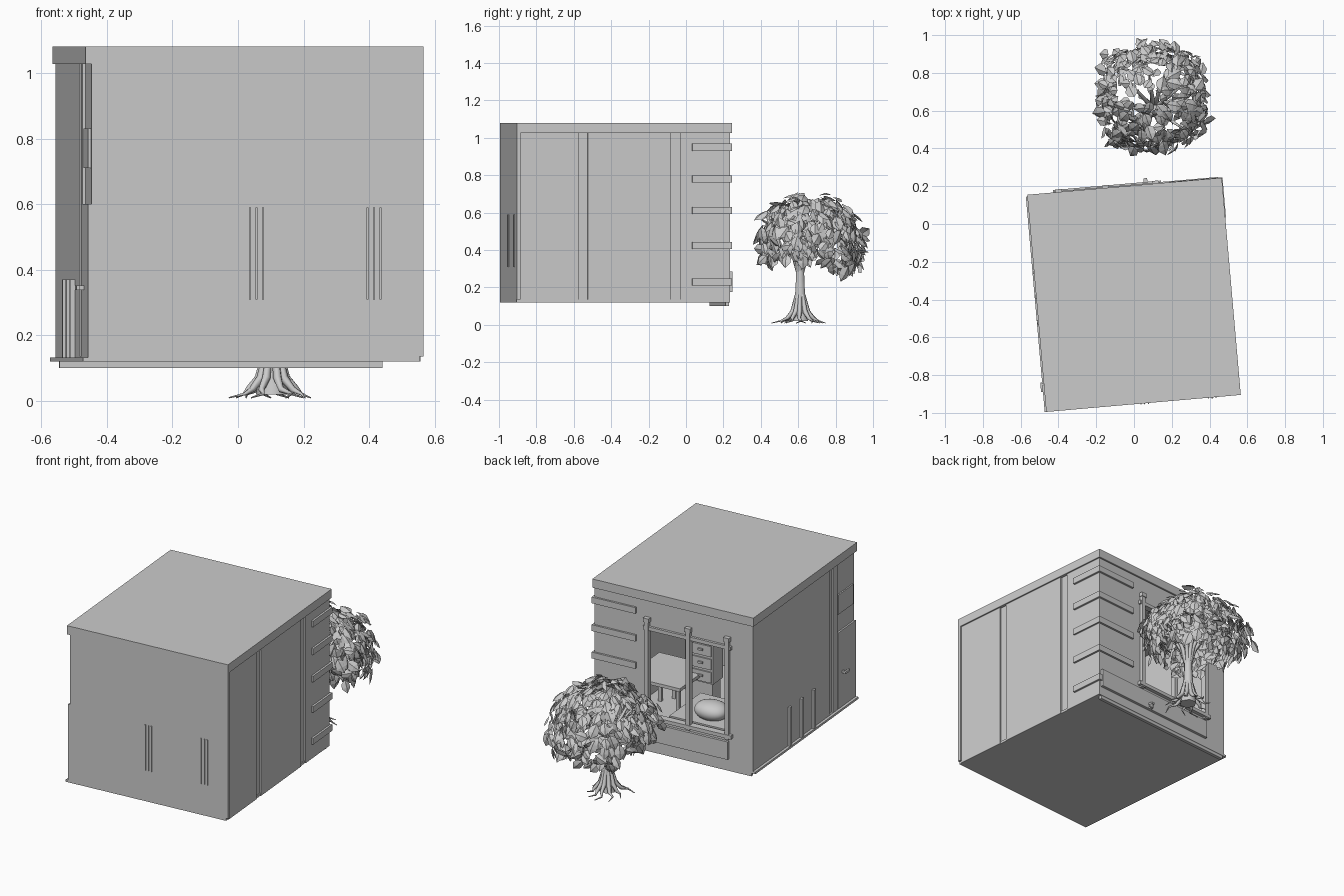
import bpy, bmesh, math, random
from mathutils import Matrix, Vector

random.seed(7)
if "Cube" in bpy.data.objects:
    bpy.data.objects.remove(bpy.data.objects["Cube"], do_unlink=True)

grey = bpy.data.materials.new("plain_grey")
grey.use_nodes = True
grey.diffuse_color = (0.6, 0.6, 0.6, 1)
grey.node_tree.nodes["Principled BSDF"].inputs["Base Color"].default_value = (0.6, 0.6, 0.6, 1)

# The house is turned slightly about the vertical
HOUSE = Matrix.Translation((0, -0.375, 0)) @ Matrix.Rotation(math.radians(5), 4, 'Z')
W, D = 0.517, 0.577          # half width and half depth of the roof
FLOOR, EAVE, TOP = 0.12, 1.027, 1.08
SIDE, BACK, CORE = 0.509, 0.567, 0.499


def add_mesh(name, bm, matrix=None):
    mesh = bpy.data.meshes.new(name)
    bm.to_mesh(mesh)
    bm.free()
    mesh.materials.append(grey)
    obj = bpy.data.objects.new(name, mesh)
    bpy.context.collection.objects.link(obj)
    if matrix:
        obj.matrix_world = matrix
    return obj


def boxes(name, *spans):
    """One object from boxes given as (x0, x1, y0, y1, z0, z1) in house space."""
    bm = bmesh.new()
    for x0, x1, y0, y1, z0, z1 in spans:
        place = Matrix.Translation(((x0 + x1) / 2, (y0 + y1) / 2, (z0 + z1) / 2))
        size = Matrix.Diagonal((x1 - x0, y1 - y0, z1 - z0, 1))
        bmesh.ops.create_cube(bm, size=1, matrix=place @ size)
    return add_mesh(name, bm, HOUSE)


# Shell
boxes("roof", (-W, W, -D, D, EAVE, TOP))
boxes("floor", (-SIDE, 0.505, -D, BACK, FLOOR, 0.135))
boxes("front_wall", (-SIDE + 0.01, W, -D, -D + 0.02, 0.135, EAVE))
boxes("back_foot_strip", (-0.498, 0.49, 0.545, BACK - 0.002, 0.1, FLOOR))

# Back wall around the window opening
WL, WR, WB, WT = -0.35, 0.165, 0.33, 0.85
boxes("back_wall",
      (-SIDE, WL, 0.547, BACK, FLOOR, EAVE), (WR, SIDE, 0.547, BACK, FLOOR, EAVE),
      (WL, WR, 0.547, BACK, FLOOR, WB), (WL, WR, 0.547, BACK, WT, EAVE))

# Left side: core and three panels parted by grooves
boxes("left_wall", (0.485, CORE, -D + 0.02, 0.547, FLOOR, EAVE))
seams = (-0.22, 0.277)
edges = [-D + 0.02, seams[0], seams[1], BACK]
boxes("left_wall_panels", *[
    (CORE, SIDE, a + (0.025 if a in seams else 0), b - (0.025 if b in seams else 0), FLOOR, EAVE)
    for a, b in zip(edges, edges[1:])])

# Right side: core, long panel, door, plate, battens
boxes("right_wall", (-CORE, -0.485, -D, 0.547, FLOOR, EAVE))
boxes("right_wall_panel", (-SIDE, -CORE, -0.288, BACK, FLOOR, EAVE))
boxes("door_post", (-SIDE, -CORE, -0.375, -0.325, FLOOR, EAVE))
boxes("door", (-SIDE, -CORE, -D, -0.38, 0.135, 0.6))
boxes("door_plate", (-SIDE + 0.002, -CORE, -0.555, -0.39, 0.71, 0.83))
boxes("door_handle", (-0.53, -SIDE, -0.435, -0.425, 0.338, 0.352),
      (-0.535, -0.525, -0.47, -0.42, 0.338, 0.352))
boxes("right_baseboard", (-0.525, -SIDE, -D, BACK, FLOOR, 0.133))
boxes("right_battens", *[(-0.523, -SIDE, v - 0.011, v + 0.011, 0.13, 0.37)
                         for v in (0.168, 0.035, -0.1)])

# Front upright strips, two groups of three
boxes("front_strips", *[(u + k * 0.02 - 0.003, u + k * 0.02 + 0.003, -D - 0.005, -D, 0.31, 0.59)
                        for u in (0.006, 0.365) for k in (-1, 0, 1)])

# Corner blocks wrapping the back left corner
quoins = []
for z in (0.23, 0.425, 0.612, 0.78, 0.95):
    quoins += [(0.24, 0.521, BACK, 0.579, z - 0.019, z + 0.019),
               (SIDE, 0.521, 0.365, BACK, z - 0.019, z + 0.019)]
boxes("corner_blocks", *quoins)

# Window frame
posts = [(u - 0.013, u + 0.013, 0.555, 0.587, 0.3, 0.92) for u in (WL, -0.1, WR)]
caps = [(u - 0.018, u + 0.018, 0.552, 0.592, 0.9, 0.925) for u in (WL, -0.1, WR)]
boxes("window_frame", *posts, *caps,
      (WL - 0.025, WR + 0.025, 0.555, 0.582, WT, WT + 0.022),
      (WL - 0.03, WR + 0.03, 0.553, 0.59, WB - 0.022, WB))

# Planter and tap under the window
boxes("planter", (-0.355, 0.497, BACK, 0.583, 0.175, 0.285))
boxes("tap", (0.103, 0.123, BACK, 0.6, 0.175, 0.185),
      (0.103, 0.123, BACK, 0.61, 0.198, 0.21), (0.106, 0.12, 0.592, 0.606, 0.175, 0.21))

# Furniture seen through the window
boxes("bed", (-0.48, 0.06, 0.17, 0.54, 0.135, 0.26), (-0.47, 0.05, 0.18, 0.53, 0.26, 0.33))
boxes("desk", (0.08, 0.42, 0, 0.36, 0.4, 0.42),
      *[(u, u + 0.02, v, v + 0.02, 0.135, 0.4) for u in (0.09, 0.39) for v in (0.01, 0.33)])
boxes("drawers", (0, 0.15, 0.02, 0.13, 0.37, 0.62), (0.01, 0.14, 0.03, 0.12, 0.135, 0.37),
      *[(0.008, 0.142, 0.13, 0.138, z, z + 0.065) for z in (0.38, 0.46, 0.54)],
      *[(0.06, 0.09, 0.138, 0.148, z, z + 0.012) for z in (0.41, 0.49, 0.57)])
boxes("chair", (0.2, 0.36, -0.2, -0.04, 0.3, 0.32),
      *[(u, u + 0.02, v, v + 0.02, 0.135, h) for u in (0.2, 0.34)
        for v, h in ((-0.2, 0.6), (-0.06, 0.3))],
      *[(0.2, 0.36, -0.195, -0.185, z, z + 0.03) for z in (0.45, 0.55)])

bm = bmesh.new()
bmesh.ops.create_cube(bm, size=1, matrix=Matrix.Diagonal((0.24, 0.19, 0.13, 1)))
pillow = add_mesh("pillow", bm, HOUSE @ Matrix.Translation((-0.16, 0.42, 0.37)))
pillow.modifiers.new("soft", 'SUBSURF').levels = 3
pillow.modifiers["soft"].render_levels = 3
for face in pillow.data.polygons:
    face.use_smooth = True


# Tree
def tubes(name, paths):
    """One tapered curve object; each path is a list of (point, radius)."""
    curve = bpy.data.curves.new(name, 'CURVE')
    curve.dimensions = '3D'
    curve.bevel_depth = 1
    curve.bevel_resolution = 1
    curve.use_fill_caps = True
    curve.materials.append(grey)
    for path in paths:
        spline = curve.splines.new('POLY')
        spline.points.add(len(path) - 1)
        for point, (co, radius) in zip(spline.points, path):
            point.co = (*co, 1)
            point.radius = radius
    obj = bpy.data.objects.new(name, curve)
    bpy.context.collection.objects.link(obj)


ROOT = Vector((0.105, 0.61, 0))
CROWN = Vector((0.1, 0.665, 0.47))


def around(angle, radius, z):
    return ROOT + Vector((math.cos(angle) * radius, math.sin(angle) * radius, z))


tubes("trunk", [[(around(0, 0, z), r) for z, r in
                 ((0.02, 0.05), (0.07, 0.042), (0.14, 0.032), (0.24, 0.026), (0.38, 0.024))]])
roots, branches = [], []
for i in range(10):
    a = i * math.tau / 10 + random.uniform(-0.2, 0.2)
    reach = random.uniform(0.11, 0.16)
    roots.append([(around(a, 0.02, 0.16), 0.01), (around(a, 0.042, 0.07), 0.014),
                  (around(a, 0.075, 0.035), 0.01), (around(a + 0.15, reach * 0.75, 0.022), 0.005),
                  (around(a - 0.1, reach, 0.01), 0.002)])
    branches.append([(around(a, 0.008, 0.28), 0.014), (around(a, 0.04, 0.38), 0.012),
                     (around(a, 0.12, 0.5), 0.008), (around(a, 0.22, 0.56), 0.003)])
tubes("roots", roots)
tubes("branches", branches)


def leaf(bm, matrix, length):
    """Pointed leaf folded along its midrib."""
    profile = ((0, 0), (0.25, 0.32), (0.6, 0.36), (1, 0))
    rows = []
    for t, half in profile:
        sag = -0.35 * t * t
        rows.append([bm.verts.new(matrix @ (Vector((s * half, t, sag - abs(s) * half * 0.4)) * length))
                     for s in ((-1, 0, 1) if half else (0,))])
    base, low, high, tip = rows
    for k in (0, 1):
        bm.faces.new((base[0], low[k + 1], low[k]))
        bm.faces.new((low[k], low[k + 1], high[k + 1], high[k]))
        bm.faces.new((high[k], high[k + 1], tip[0]))


# Leaves over a squarish dome that droops further at the back
bm = bmesh.new()
for i in range(560):
    a = random.uniform(0, math.tau)
    h = random.uniform(-0.45, 1)
    c, s = math.cos(a), math.sin(a)
    ring = math.sqrt(1 - h * h) / max(abs(c), abs(s)) ** 0.5
    fill = random.uniform(0.78, 1)
    out = Vector((c * ring, s * ring, h))
    spot = CROWN + Vector((out.x * 0.285, out.y * 0.285, h * 0.25)) * fill
    spot.z -= 0.2 * max(0, spot.y - CROWN.y) * (1 - h)
    normal = (out + Vector((0, 0, 0.4)) + Vector([random.gauss(0, 0.4) for _ in range(3)])).normalized()
    down = Vector((c * 0.5, s * 0.5, -0.6)) + Vector([random.gauss(0, 0.4) for _ in range(3)])
    side = down.cross(normal).normalized()
    along = normal.cross(side)
    turn = Matrix((side, along, normal)).transposed().to_4x4()
    leaf(bm, Matrix.Translation(spot) @ turn, random.uniform(0.06, 0.09))
for v in bm.verts:
    v.co.x = min(max(v.co.x, -0.24), 0.44)
    v.co.y = min(max(v.co.y, 0.34), 1.0)
    v.co.z = min(v.co.z, 0.765)
add_mesh("leaves", bm)
